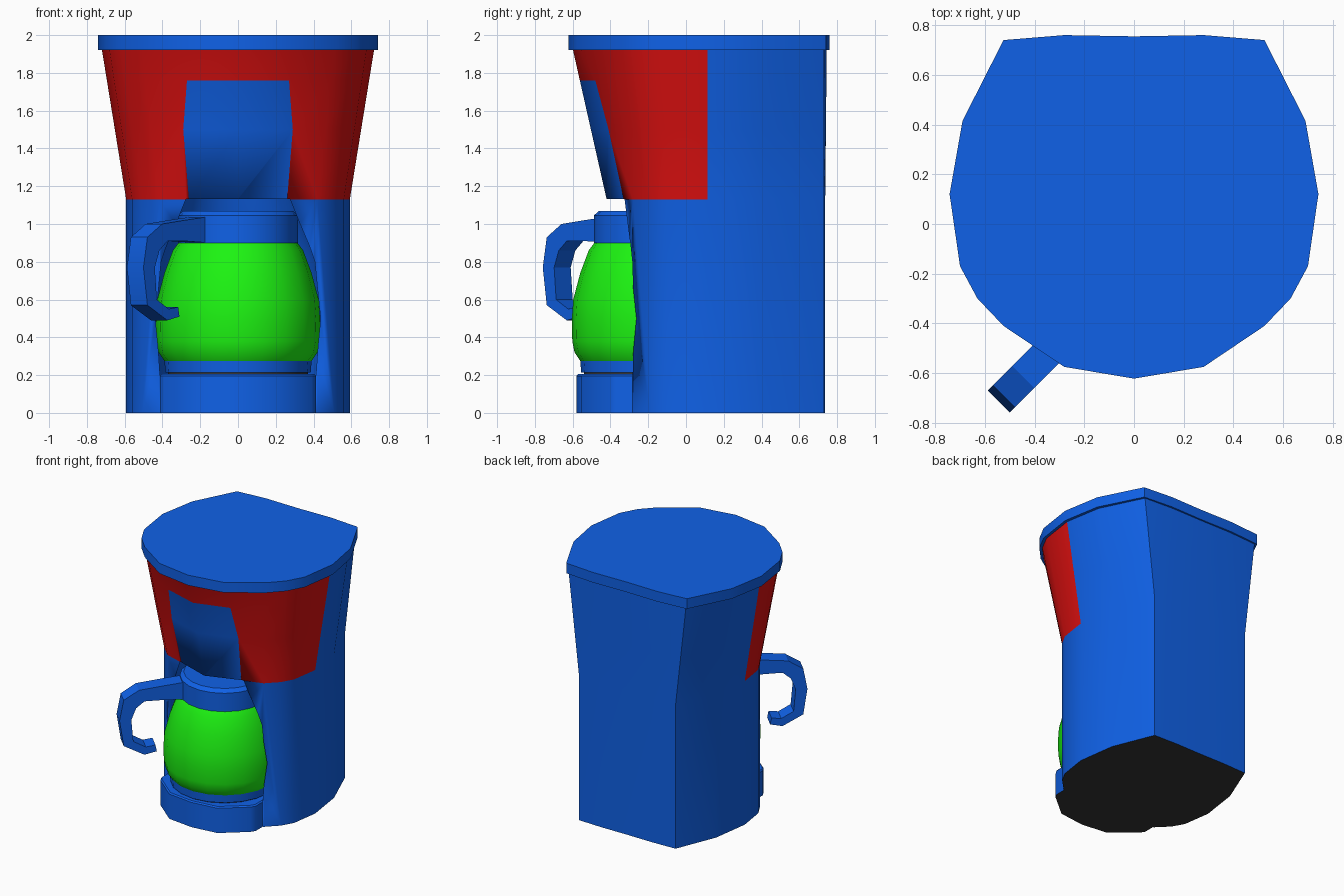
import bpy, bmesh, math
from mathutils import Matrix

if "Cube" in bpy.data.objects:
    bpy.data.objects.remove(bpy.data.objects["Cube"])


def material(name, rgb):
    m = bpy.data.materials.new(name)
    m.diffuse_color = (*rgb, 1)
    m.use_nodes = True
    m.node_tree.nodes["Principled BSDF"].inputs["Base Color"].default_value = m.diffuse_color
    return m


BLUE = material("blue", (0.005, 0.12, 0.8))
RED = material("red", (0.7, 0.005, 0.005))
GREEN = material("green", (0.012, 0.9, 0.006))
DARK = material("dark", (0.035, 0.035, 0.035))
CY = -0.17  # y position of the carafe axis


def finish(bm, name, mats, smooth=36):
    bmesh.ops.recalc_face_normals(bm, faces=bm.faces)
    me = bpy.data.meshes.new(name)
    bm.to_mesh(me)
    bm.free()
    for m in mats:
        me.materials.append(m)
    ob = bpy.data.objects.new(name, me)
    bpy.context.collection.objects.link(ob)
    bpy.ops.object.select_all(action='DESELECT')
    bpy.context.view_layer.objects.active = ob
    ob.select_set(True)
    bpy.ops.object.shade_smooth_by_angle(angle=math.radians(smooth))
    return ob


def full(half):
    """Mirror a half outline running from the front to the back centre."""
    return half + [(-x, y) for x, y in half[-2:0:-1]]


def loft(rows, pick=lambda c, row: 0, bottom=0):
    """Skin a stack of (z, outline) rows and cap both ends."""
    bm = bmesh.new()
    rings = [[bm.verts.new((x, y, z)) for x, y in o] for z, o in rows]
    n = len(rings[0])
    for r, (a, b) in enumerate(zip(rings, rings[1:])):
        for i in range(n):
            j = (i + 1) % n
            f = bm.faces.new((a[i], a[j], b[j], b[i]))
            f.material_index = pick(f.calc_center_median(), r)
    bm.faces.new(rings[0][::-1]).material_index = bottom
    bm.faces.new(rings[-1])
    return bm


def circle(r, n=20):
    return [(r * math.sin(2 * math.pi * i / n), CY - r * math.cos(2 * math.pi * i / n))
            for i in range(n)]


def turned(name, profile, mats, pick=lambda c, row: 0):
    return finish(loft([(z, circle(r)) for r, z in profile], pick), name, mats)


# Body outlines: straight lower housing, flared top, slightly larger lid
lower = [(0, -.42), (.26, -.33), (.42, -.28), (.51, -.19), (.56, -.1),
         (.592, .115), (.55, .41), (.42, .73), (.22, .737), (0, .735)]
upper = [(0, -.598), (.27, -.555), (.51, -.395), (.615, -.285), (.68, -.16),
         (.72, .115), (.67, .405), (.51, .73), (.27, .745), (0, .743)]
rim = [(0, -.622), (.28, -.575), (.525, -.41), (.63, -.3), (.7, -.17),
       (.742, .12), (.69, .415), (.525, .74), (.28, .76), (0, .755)]


def blend(z, corner):
    t = (z - 1.13) / .79
    o = [(a[0] + (b[0] - a[0]) * t, a[1] + (b[1] - a[1]) * t) for a, b in zip(lower, upper)]
    o[1] = corner
    return full(o)


def body_colour(c, row):
    if row == 0 or c.y > .115:
        return 0
    return 0 if row < 3 and abs(c.x) < .2 else 1


body = finish(loft([(0, full(lower)), (1.13, full(lower)), (1.5, blend(1.5, (.29, -.41))),
                    (1.76, blend(1.76, (.27, -.48))), (1.92, full(upper))],
                   body_colour, bottom=2), "body", [BLUE, RED, DARK])

# Niche for the carafe
cutter = turned("niche_cutter", [(.43, .19), (.44, .35), (.452, .5), (.425, .8),
                                 (.36, 1.0), (.32, 1.132)], [BLUE])
cutter.hide_render = True
mod = body.modifiers.new("niche", 'BOOLEAN')
mod.operation, mod.object, mod.solver = 'DIFFERENCE', cutter, 'EXACT'
bpy.context.view_layer.objects.active = body
bpy.ops.object.modifier_apply(modifier="niche")
bpy.data.objects.remove(cutter)

# Lid
finish(loft([(1.92, full(rim)), (2.0, full(rim))]), "lid", [BLUE])

# Base stand and warming plate
foot = full([(0, -.58), (.21, -.555), (.39, -.405), (.413, -.37), (.413, -.2), (0, .2)])
foot_top = [(x * .98, CY + (y - CY) * .98) for x, y in foot]
finish(loft([(0, foot), (.195, foot), (.205, foot_top)], bottom=1), "base_stand", [BLUE, DARK])
turned("warming_plate", [(.37, .2), (.37, .216)], [DARK])

# Carafe: blue base ring, green glass, blue collar with lid
turned("carafe_base", [(.385, .214), (.39, .28)], [BLUE])
turned("carafe_glass", [(.39, .275), (.42, .32), (.432, .38), (.434, .5), (.427, .6),
                        (.39, .74), (.345, .86), (.315, .9)], [GREEN])
turned("carafe_collar", [(.318, .9), (.318, 1.045), (.29, 1.07)], [BLUE])

# Handle: side profile given a width, turned to the front left
profile = [(.27, 1.04), (.46, 1.02), (.63, 1.0), (.74, .93), (.77, .77), (.74, .57), (.59, .49),
           (.5, .51), (.51, .56), (.58, .55), (.67, .6), (.685, .77), (.65, .86),
           (.59, .91), (.46, .91), (.27, .9)]
bm = bmesh.new()
f = bm.faces.new([bm.verts.new((r, -.062, z)) for r, z in profile])
ext = bmesh.ops.extrude_face_region(bm, geom=[f])
bmesh.ops.translate(bm, vec=(0, .124, 0),
                    verts=[g for g in ext["geom"] if isinstance(g, bmesh.types.BMVert)])
bmesh.ops.transform(bm, verts=bm.verts,
                    matrix=Matrix.Translation((0, CY, 0)) @ Matrix.Rotation(math.radians(225), 4, 'Z'))
finish(bm, "carafe_handle", [BLUE], 20)
